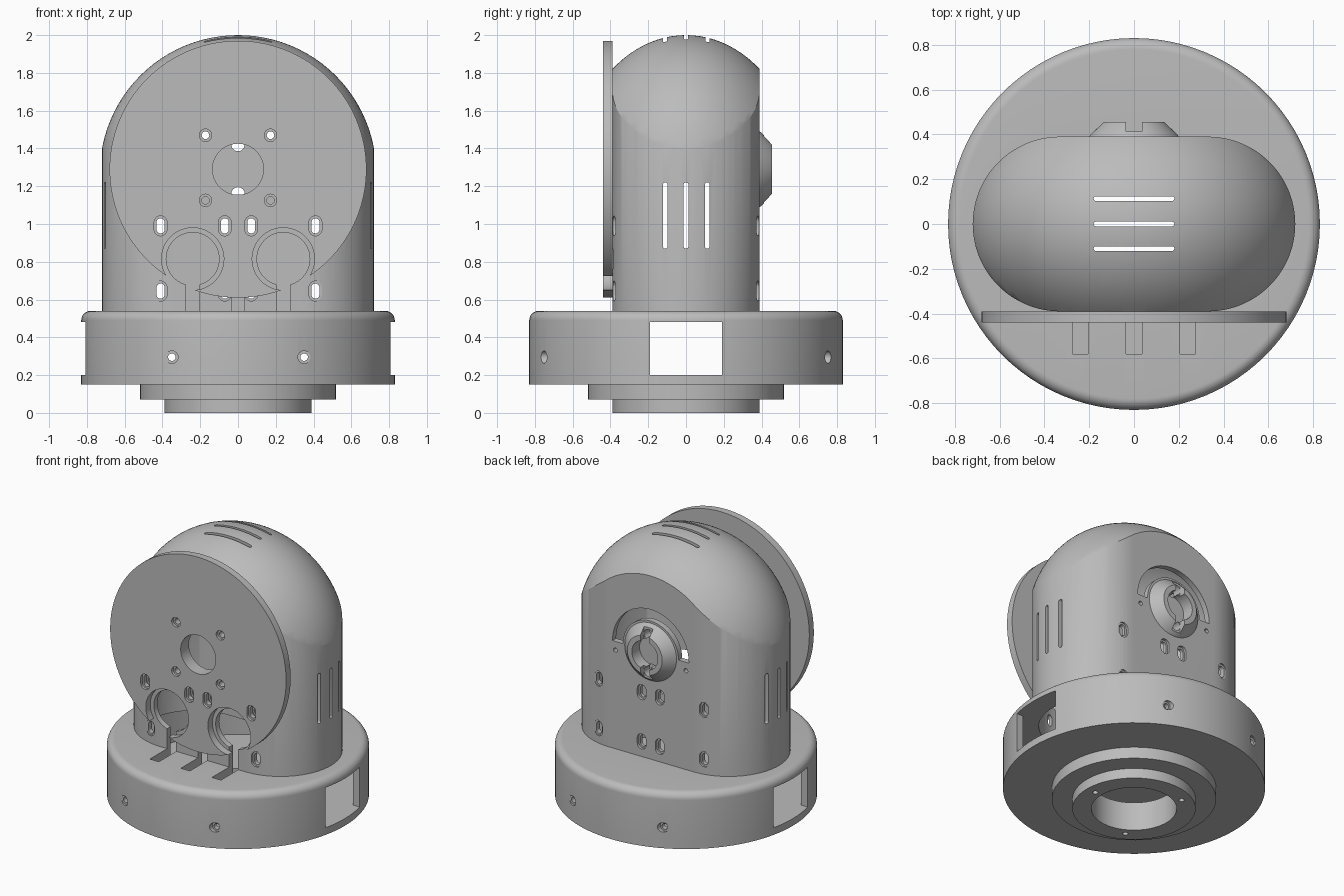
import bpy, bmesh
from math import pi, sin, cos
from mathutils import Matrix, Vector

if "Cube" in bpy.data.objects:
    bpy.data.objects.remove(bpy.data.objects["Cube"])

grey = bpy.data.materials.new("plain grey")
grey.use_nodes = True
grey.diffuse_color = (0.5, 0.5, 0.5, 1)
grey.node_tree.nodes["Principled BSDF"].inputs["Base Color"].default_value = (0.5, 0.5, 0.5, 1)


def finish(name, bm):
    bmesh.ops.remove_doubles(bm, verts=bm.verts, dist=1e-5)
    bmesh.ops.recalc_face_normals(bm, faces=bm.faces)
    mesh = bpy.data.meshes.new(name)
    bm.to_mesh(mesh)
    bm.free()
    mesh.materials.append(grey)
    ob = bpy.data.objects.new(name, mesh)
    bpy.context.collection.objects.link(ob)
    return ob


def pill(cx, cy, w, h, n=16):
    """Outline of a slot, or of a circle when w equals h."""
    r = min(w, h) / 2
    pts = []
    for q, (sx, sy) in enumerate([(1, 1), (-1, 1), (-1, -1), (1, -1)]):
        for i in range(n + 1):
            a = (q + i / n) * pi / 2
            p = Vector((cx + sx * (w / 2 - r) + r * cos(a), cy + sy * (h / 2 - r) + r * sin(a)))
            if not pts or (p - pts[-1]).length > 1e-5:
                pts.append(p)
    if (pts[0] - pts[-1]).length < 1e-5:
        pts.pop()
    return pts


def rect(x0, x1, y0, y1):
    return [(x0, y0), (x1, y0), (x1, y1), (x0, y1)]


def prism(name, outline, a, b, axis="Z"):
    """Extrude an outline from a to b along an axis."""
    place = {"Z": lambda u, v, w: (u, v, w),
             "Y": lambda u, v, w: (u, w, v),
             "X": lambda u, v, w: (w, u, v)}[axis]
    bm = bmesh.new()
    low = [bm.verts.new(place(u, v, a)) for u, v in outline]
    high = [bm.verts.new(place(u, v, b)) for u, v in outline]
    bm.faces.new(low)
    bm.faces.new(high)
    n = len(low)
    for i in range(n):
        j = (i + 1) % n
        bm.faces.new((low[i], low[j], high[j], high[i]))
    return finish(name, bm)


def lathe(name, profile, closed=False, steps=96, matrix=Matrix()):
    """Turn a (radius, height) profile around the z axis."""
    bm = bmesh.new()
    vs = [bm.verts.new((r, 0, z)) for r, z in profile]
    es = [bm.edges.new(p) for p in zip(vs, vs[1:])]
    if closed:
        es.append(bm.edges.new((vs[-1], vs[0])))
    bmesh.ops.spin(bm, geom=vs + es, cent=(0, 0, 0), axis=(0, 0, 1), angle=2 * pi, steps=steps)
    bm.transform(matrix)
    return finish(name, bm)


def boolean(ob, cutters, operation="DIFFERENCE"):
    for c in cutters:
        c.hide_render = True
        mod = ob.modifiers.new("cut", "BOOLEAN")
        mod.operation, mod.solver, mod.object = operation, "EXACT", c
    graph = bpy.context.evaluated_depsgraph_get()
    mesh = bpy.data.meshes.new_from_object(ob.evaluated_get(graph))
    ob.modifiers.clear()
    ob.data = mesh
    for c in cutters:
        bpy.data.objects.remove(c)


def hole(x, z, w, h, y0, y1):
    return prism("hole_cutter", pill(x, z, w, h, 6), y0, y1, "Y")


def stepped_hole(x, z, w, h, y, into):
    """Through hole with a wider shallow recess at surface y."""
    return [hole(x, z, w, h, y - into * 0.03, y + into * 0.2),
            hole(x, z, w + 0.026, h + 0.026, y - into * 0.03, y + into * 0.018)]


DOME_Z, HEAD_Z = 1.268, 1.29


def shell(name, inset, bottom):
    """Slot-shaped column topped by a flattened dome."""
    column = prism(name, pill(0, 0, 1.44 - 2 * inset, 0.78 - 2 * inset, 24), bottom, 2.2)
    r = 0.732 - inset
    arc = [(r * cos(i * pi / 48), DOME_Z + r * sin(i * pi / 48)) for i in range(24)]
    squash = Matrix.Diagonal((1, (0.594 - inset) / r, 1, 1))
    bullet = lathe("dome_cutter", [(0, 0), (r, 0)] + arc + [(0, DOME_Z + r)], matrix=squash)
    boolean(column, [bullet], "INTERSECT")
    return column


# Upper housing, hollow, with vents on the top and the sides
housing = shell("upper_housing", 0, 0.54)
cuts = [shell("hollow_cutter", 0.04, 0.4)]
for y in (-0.11, 0, 0.113):
    cuts.append(prism("top_vent", pill(0, y, 0.36, 0.021, 6), 1.7, 2.1))
    cuts.append(prism("side_vent", pill(y, 1.045, 0.025, 0.35, 6), -1, 1, "X"))

# Mounting slots on the front and the back
for x in (-0.41, -0.07, 0.07, 0.41):
    for z in (0.645, 0.99):
        for s in (-1, 1):
            cuts += stepped_hole(x, z, 0.042, 0.08, s * 0.39, -s)

# Front openings: round keyholes, centre hole, plate screws
for s in (-1, 1):
    cuts.append(prism("keyhole", pill(s * 0.24, 0.815, 0.28, 0.28), -0.5, -0.3, "Y"))
    cuts.append(prism("keyhole_neck", rect(s * 0.24 - 0.035, s * 0.24 + 0.035, 0.5, 0.75), -0.5, -0.3, "Y"))
    for z in (1.125, 1.47):
        cuts.append(hole(s * 0.172, z, 0.04, 0.04, -0.5, -0.3))
cuts.append(prism("wire_notch", rect(-0.035, 0.035, 0.5, 0.62), -0.5, -0.3, "Y"))
cuts.append(prism("centre_hole", pill(0, HEAD_Z, 0.27, 0.27), -0.5, -0.3, "Y"))

# Back openings: arched slot, its end holes and the socket
arch = [(r * cos(a), HEAD_Z + r * sin(a))
        for r, order in ((0.215, 1), (0.295, -1))
        for a in [i * pi / 32 for i in range(33)][::order]]
cuts.append(prism("arched_slot", arch, 0.3, 0.5, "Y"))
cuts.append(prism("socket", pill(0, HEAD_Z, 0.2, 0.2), 0.37, 0.5, "Y"))
for s in (-1, 1):
    cuts.append(hole(s * 0.272, 1.23, 0.03, 0.03, 0.3, 0.5))
    cuts.append(hole(0, HEAD_Z + s * 0.13, 0.07, 0.07, 0.3, 0.5))
boolean(housing, cuts)

# Tapered bayonet boss on the back
boss = lathe("rear_boss", [(0.1, 0), (0.2, 0), (0.195, 0.008), (0.135, 0.065), (0.1, 0.065)], True, 64,
             Matrix.Translation((0, 0.39, HEAD_Z)) @ Matrix.Rotation(-pi / 2, 4, "X"))
cuts = [prism("notch", rect(-0.035, 0.035, HEAD_Z - 0.3, HEAD_Z + 0.3), 0.413, 0.5, "Y")]
cuts += [hole(0, HEAD_Z + s * 0.13, 0.07, 0.07, 0.3, 0.5) for s in (-1, 1)]
boolean(boss, cuts)

# Round front plate
plate = prism("front_plate", pill(0, HEAD_Z, 1.36, 1.36, 32), -0.44, -0.39, "Y")
cuts = [prism("centre_hole", pill(0, HEAD_Z, 0.27, 0.27), -0.5, -0.3, "Y")]
for s in (-1, 1):
    cuts.append(prism("round_cut", pill(s * 0.24, 0.815, 0.33, 0.33), -0.5, -0.3, "Y"))
    for z in (1.125, 1.47):
        cuts += stepped_hole(s * 0.172, z, 0.04, 0.04, -0.44, 1)
    for x in (0.07, 0.41):
        cuts += stepped_hole(s * x, 0.99, 0.042, 0.08, -0.44, 1)
boolean(plate, cuts)

# Hollow drum with a rounded top rim
rim = [(0.78 + 0.05 * cos(i * pi / 16), 0.49 + 0.05 * sin(i * pi / 16)) for i in range(9)]
drum = lathe("base_drum", [(0, 0.2), (0.83, 0.2)] + rim + [(0, 0.54)])
cuts = [prism("drum_hollow", pill(0, 0, 1.56, 1.56, 24), 0.1, 0.48),
        prism("housing_opening", pill(0, 0, 1.36, 0.7, 24), 0.4, 0.6),
        prism("side_window", rect(-0.19, 0.19, 0.1, 0.48), -1, 1, "X")]
for x in (-0.24, 0, 0.24):
    cuts.append(prism("wire_slot", rect(x - 0.035, x + 0.035, -0.58, -0.3), 0.4, 0.6))
for x in (-0.35, 0.35):
    cuts.append(hole(x, 0.295, 0.04, 0.04, -1, 1))
    for s in (-1, 1):
        cuts.append(hole(x, 0.295, 0.066, 0.066, s * 0.735, s))
boolean(drum, cuts)

# Bottom disc with its stepped mounting collar
collar = lathe("stepped_collar", [(0.27, 0), (0.39, 0), (0.39, 0.07), (0.52, 0.07), (0.52, 0.15),
                                  (0.83, 0.15), (0.83, 0.2), (0.27, 0.2)], True)
boolean(collar, [prism("screw_hole", pill(0.32 * cos(a), 0.32 * sin(a), 0.036, 0.036, 6), -0.1, 0.1)
                 for a in (0, 2 * pi / 3, 4 * pi / 3)])

# Smooth curved walls while keeping crisp edges
bpy.ops.object.select_all(action="DESELECT")
for ob in (housing, boss, plate, drum, collar):
    ob.select_set(True)
bpy.context.view_layer.objects.active = housing
bpy.ops.object.shade_smooth_by_angle(angle=pi / 7)
